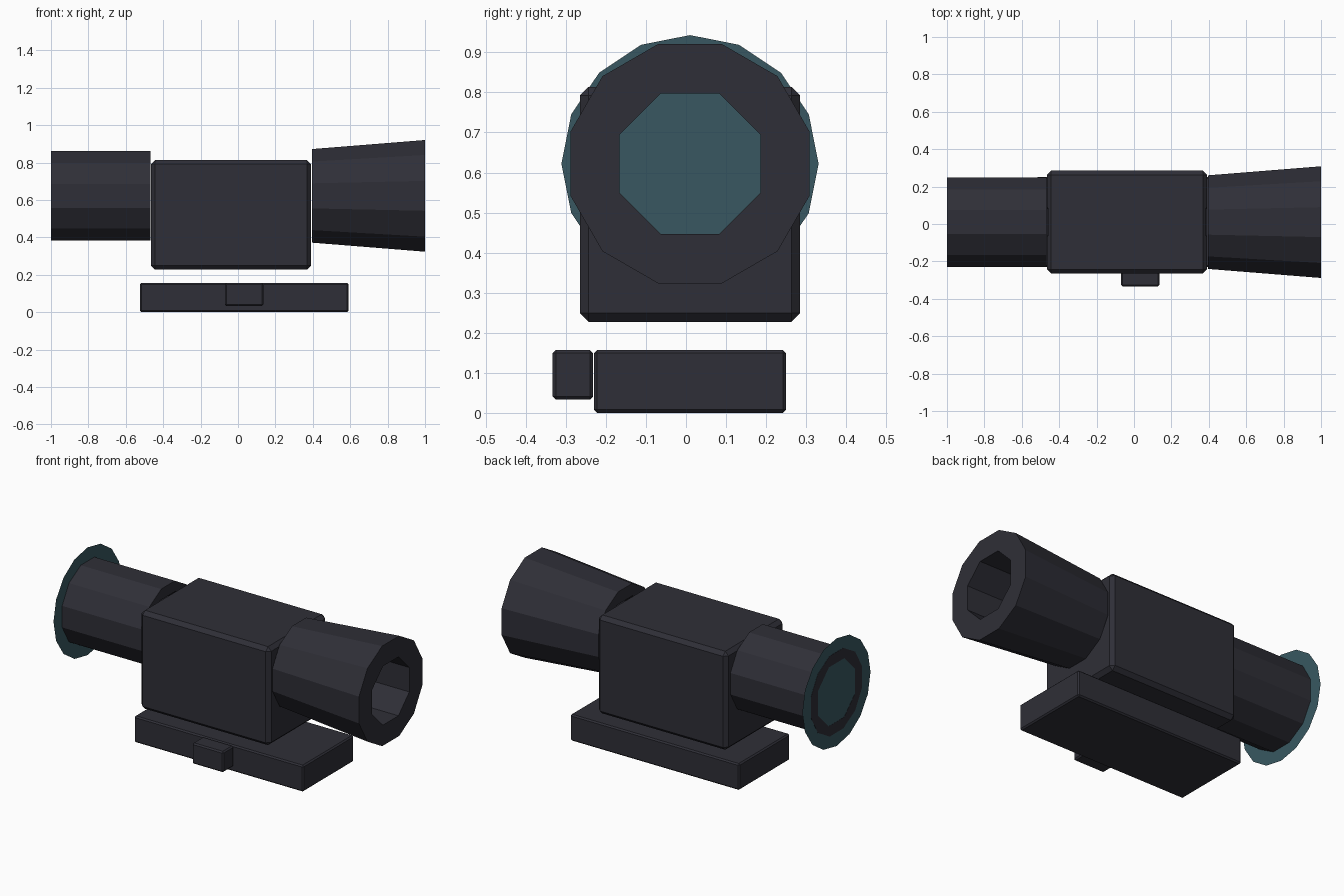
import bpy, bmesh, math
from mathutils import Matrix, Vector

if "Cube" in bpy.data.objects:
    bpy.data.objects.remove(bpy.data.objects["Cube"])

AXIS_Y, AXIS_Z = 0.01, 0.622   # optical axis, runs along x


def material(name, rgb):
    m = bpy.data.materials.new(name)
    m.use_nodes = True
    colour = (*rgb, 1)
    m.diffuse_color = colour
    m.node_tree.nodes["Principled BSDF"].inputs["Base Color"].default_value = colour
    return m


dark = material("dark grey", (0.028, 0.028, 0.038))
teal = material("teal glass", (0.04, 0.097, 0.12))


def finish(name, bm, mat):
    bmesh.ops.recalc_face_normals(bm, faces=bm.faces)
    mesh = bpy.data.meshes.new(name)
    bm.to_mesh(mesh)
    bm.free()
    mesh.materials.append(mat)
    obj = bpy.data.objects.new(name, mesh)
    bpy.context.collection.objects.link(obj)
    return obj


def ring(bm, x, radius, sides, turn):
    """Loop of vertices around the optical axis."""
    angles = [2 * math.pi * (i + turn) / sides for i in range(sides)]
    return [bm.verts.new((x, AXIS_Y + radius * math.sin(a), AXIS_Z + radius * math.cos(a)))
            for a in angles]


def solid(name, x0, r0, x1, r1, sides):
    """Closed, optionally tapered, round part on the optical axis."""
    bm = bmesh.new()
    a, b = ring(bm, x0, r0, sides, 0.5), ring(bm, x1, r1, sides, 0.5)
    for i in range(sides):
        j = (i + 1) % sides
        bm.faces.new((a[i], a[j], b[j], b[i]))
    bm.faces.new(a)
    bm.faces.new(b)
    return finish(name, bm, dark)


def box(name, lo, hi, bevel):
    """Box between two corners with chamfered edges."""
    lo, hi = Vector(lo), Vector(hi)
    bm = bmesh.new()
    bmesh.ops.create_cube(bm, size=1, matrix=Matrix.Translation((lo + hi) / 2)
                          @ Matrix.Diagonal((*(hi - lo), 1)))
    bmesh.ops.bevel(bm, geom=bm.edges[:], offset=bevel, segments=1, affect='EDGES')
    return finish(name, bm, dark)


# Sight body and its two tubes
body = box("body", (-0.465, -0.265, 0.227), (0.39, 0.285, 0.814), 0.022)
rear_tube = solid("lens_tube", -1, 0.248, -0.468, 0.248, 12)
eyepiece = solid("flared_tube", 0.395, 0.259, 1, 0.309, 12)

# Octagonal bore through all three
bore = solid("bore_cutter", -1.1, 0.19, 1.1, 0.19, 8)
bore.hide_render = True
for part in (body, rear_tube, eyepiece):
    cut = part.modifiers.new("bore", 'BOOLEAN')
    cut.operation = 'DIFFERENCE'
    cut.solver = 'EXACT'
    cut.object = bore
    bpy.context.view_layer.objects.active = part
    bpy.ops.object.modifier_apply(modifier=cut.name)
bpy.data.objects.remove(bore)

# Thin lens disc at the end of the straight tube
bm = bmesh.new()
bm.faces.new(ring(bm, -0.999, 0.321, 16, 0))
finish("lens_disc", bm, teal)

# Mounting plate and its clamp knob
box("mount_plate", (-0.525, -0.23, 0), (0.59, 0.25, 0.157), 0.008)
box("clamp_knob", (-0.07, -0.333, 0.033), (0.135, -0.232, 0.157), 0.008)
